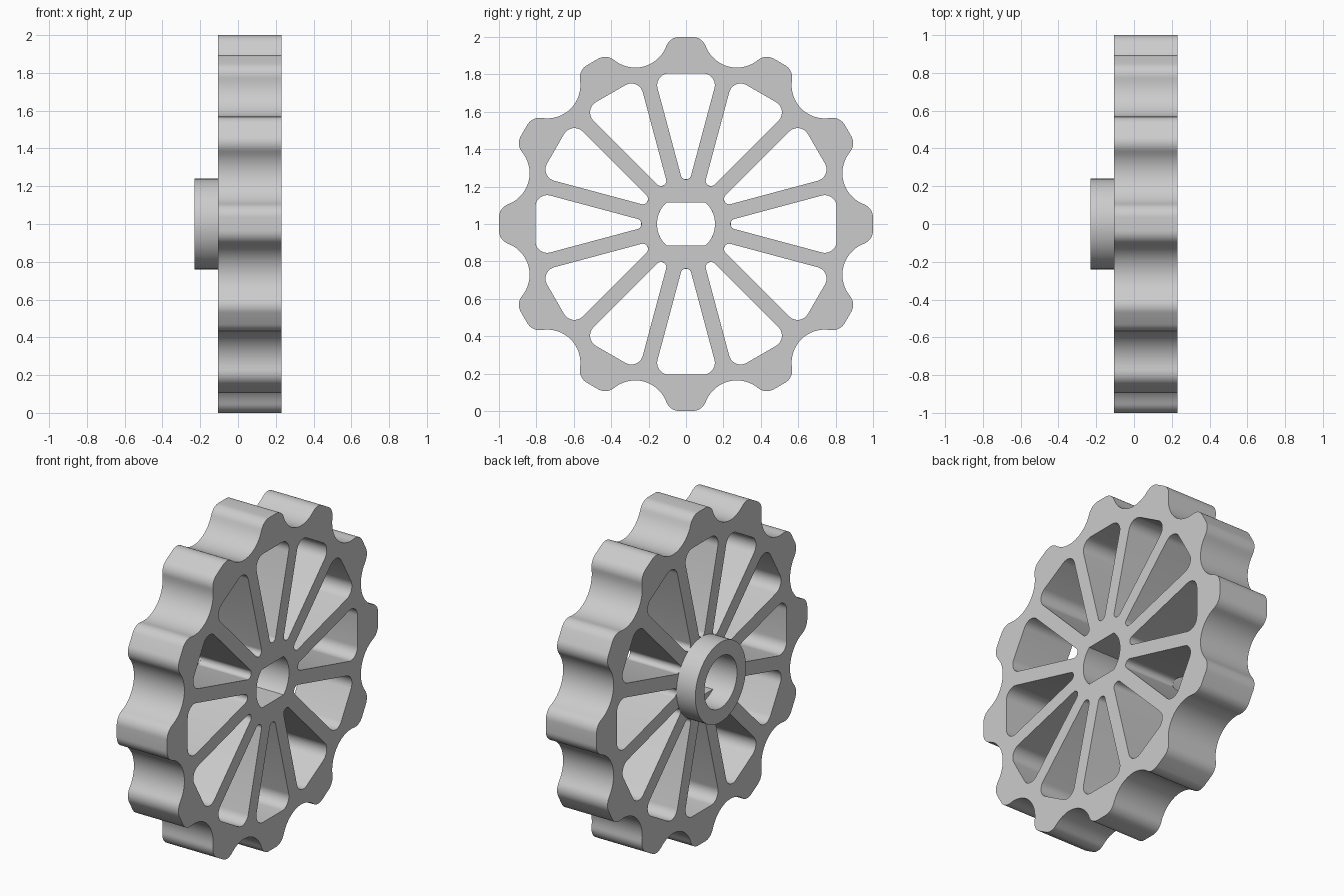
import bpy, bmesh
from math import sin, cos, tan, atan2, hypot, pi, radians
from mathutils import Matrix

cube = bpy.data.objects.get("Cube")
if cube:
    bpy.data.objects.remove(cube, do_unlink=True)

grey = bpy.data.materials.new("plain_grey")
grey.use_nodes = True
colour = (0.6, 0.6, 0.6, 1)
grey.diffuse_color = colour
grey.node_tree.nodes["Principled BSDF"].inputs["Base Color"].default_value = colour

TEETH = 12
HALF = pi / TEETH           # half the angle between teeth


def arc(cx, cy, r, a0, a1, n):
    steps = [a0 + (a1 - a0) * i / n for i in range(n + 1)]
    return [(cx + r * cos(a), cy + r * sin(a)) for a in steps]


def turned(points, angle):
    c, s = cos(angle), sin(angle)
    return [(x * c - y * s, x * s + y * c) for x, y in points]


def plate(name, loops, x0, x1):
    """Extrude nested outlines, drawn in the y-z plane, from x0 to x1."""
    curve = bpy.data.curves.new(name, "CURVE")
    curve.dimensions = "2D"
    curve.fill_mode = "BOTH"
    curve.extrude = (x1 - x0) / 2
    for loop in loops:
        spline = curve.splines.new("POLY")
        spline.points.add(len(loop) - 1)
        for point, (u, v) in zip(spline.points, loop):
            point.co = (u, v, 0, 1)
        spline.use_cyclic_u = True
    obj = bpy.data.objects.new(name, curve)
    bpy.context.collection.objects.link(obj)
    bpy.ops.object.select_all(action="DESELECT")
    obj.select_set(True)
    bpy.context.view_layer.objects.active = obj
    bpy.ops.object.convert(target="MESH")
    obj = bpy.context.view_layer.objects.active
    mesh = obj.data
    # Stand the plate upright, with its axis along x
    axes = Matrix(((0, 0, 1, (x0 + x1) / 2), (1, 0, 0, 0), (0, 1, 0, 1), (0, 0, 0, 1)))
    bm = bmesh.new()
    bm.from_mesh(mesh)
    bm.transform(axes)
    bmesh.ops.remove_doubles(bm, verts=bm.verts, dist=0.0002)
    bmesh.ops.recalc_face_normals(bm, faces=bm.faces)
    bm.to_mesh(mesh)
    bm.free()
    mesh.materials.clear()
    mesh.materials.append(grey)
    bpy.ops.object.shade_smooth_by_angle(angle=radians(28))
    return obj


# Scalloped rim: rounded teeth joined by tangent hollows
tooth_r, tooth_c, hollow_d = 0.075, 0.035, 1.05
tooth_x = 1 - tooth_r
hx, hy = hollow_d * cos(HALF), hollow_d * sin(HALF)
phi = atan2(hy - tooth_c, hx - tooth_x)
hollow_r = hypot(hy - tooth_c, hx - tooth_x) - tooth_r
tooth = (arc(tooth_x, -tooth_c, tooth_r, -phi, 0, 8)
         + arc(tooth_x, tooth_c, tooth_r, 0, phi, 8)
         + arc(hx, hy, hollow_r, phi + pi, 2 * HALF + pi - phi, 16)[1:-1])
rim = [p for k in range(TEETH) for p in turned(tooth, 2 * HALF * k)]

# Wedge pocket between two parallel-sided spokes
spoke, inner_r, corner_r, outer = 0.041, 0.028, 0.063, 0.805
side = pi / 2 + HALF
inner_x = (spoke + inner_r) / sin(HALF)
corner_x = outer - corner_r
corner_y = corner_x * tan(HALF) - (spoke + corner_r) / cos(HALF)
pocket = (arc(inner_x, 0, inner_r, side, 2 * pi - side, 12)
          + arc(corner_x, -corner_y, corner_r, -side, 0, 10)
          + arc(corner_x, corner_y, corner_r, 0, side, 10))
pockets = [turned(pocket, 2 * HALF * k) for k in range(TEETH)]

# Shaft hole with two flats
bore, flat = 0.155, 0.115
half_angle = atan2(flat, (bore ** 2 - flat ** 2) ** 0.5)
shaft_hole = (arc(0, 0, bore, -half_angle, half_angle, 20)
              + arc(0, 0, bore, pi - half_angle, pi + half_angle, 20))

plate("wheel", [rim, shaft_hole] + pockets, -0.105, 0.23)

# Round collar on one side of the hub
rings = [arc(0, 0, r, 0, 2 * pi, 64)[:-1] for r in (0.24, bore)]
plate("collar", rings, -0.23, -0.105)
